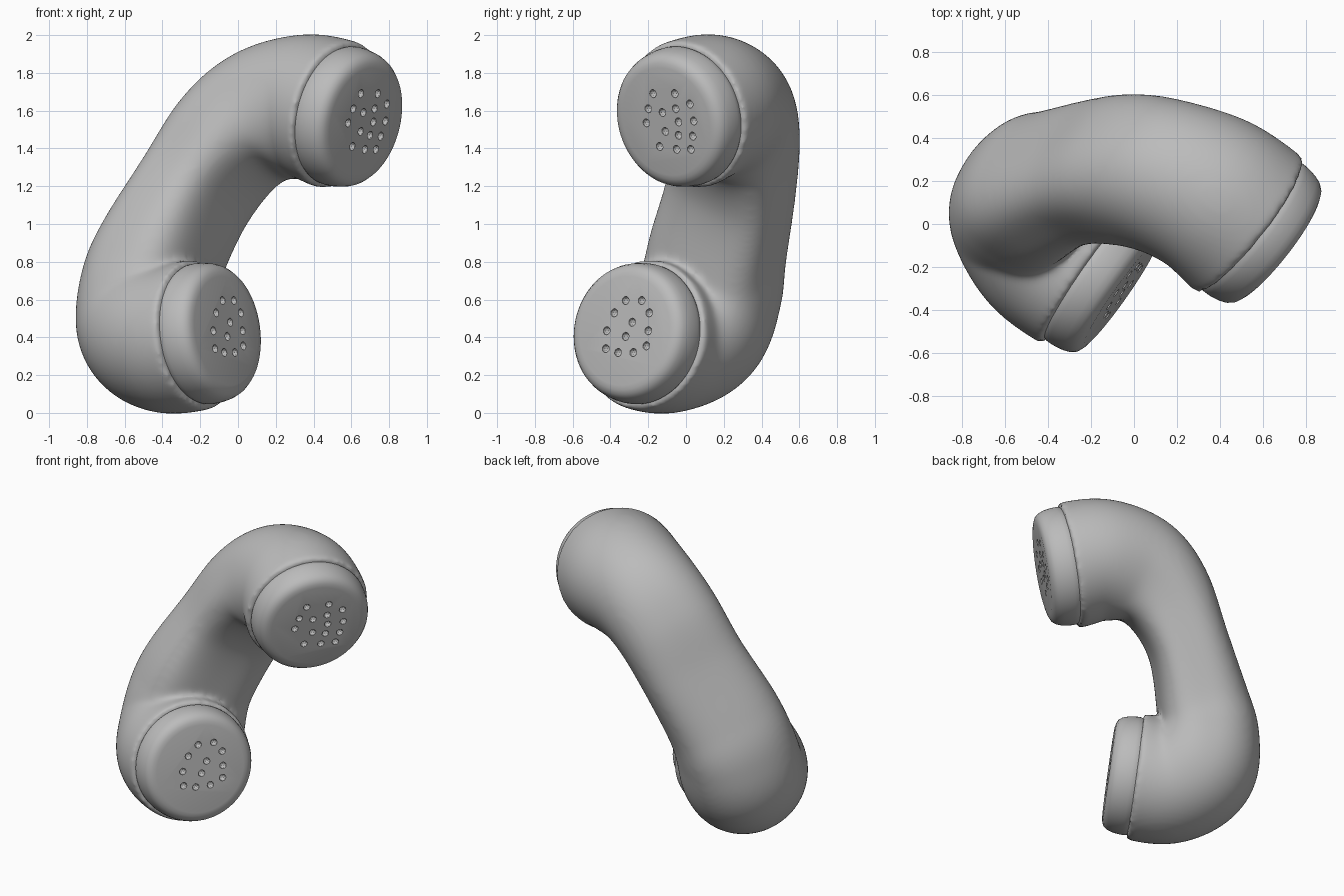
import bpy, bmesh, math
from mathutils import Vector

cube = bpy.data.objects.get("Cube")
if cube:
    bpy.data.objects.remove(cube, do_unlink=True)

grey = bpy.data.materials.new("plain_grey")
grey.use_nodes = True
GREY = (0.5, 0.5, 0.5, 1)
grey.diffuse_color = GREY
grey.node_tree.nodes["Principled BSDF"].inputs["Base Color"].default_value = GREY


def add_object(name, bm):
    bmesh.ops.recalc_face_normals(bm, faces=bm.faces)
    mesh = bpy.data.meshes.new(name)
    bm.to_mesh(mesh)
    bm.free()
    mesh.materials.append(grey)
    obj = bpy.data.objects.new(name, mesh)
    bpy.context.collection.objects.link(obj)
    return obj


def shade(obj, angle):
    bpy.ops.object.select_all(action="DESELECT")
    obj.select_set(True)
    bpy.context.view_layer.objects.active = obj
    bpy.ops.object.shade_smooth_by_angle(angle=math.radians(angle))


def bridge(bm, rings):
    for a, b in zip(rings, rings[1:]):
        for i in range(len(a)):
            j = (i + 1) % len(a)
            bm.faces.new((a[i], a[j], b[j], b[i]))
    bm.faces.new(rings[0])
    bm.faces.new(rings[-1])


def catmull(a, b, c, d, t):
    return 0.5 * (2 * b + (c - a) * t + (2 * a - 5 * b + 4 * c - d) * t * t
                  + (3 * b - a - 3 * c + d) * t ** 3)


# Facing direction and face centre of both caps
EAR_N = Vector((0.77, -0.6, -0.2)).normalized()
MOUTH_N = Vector((0.81, -0.57, 0.11)).normalized()
EAR_C = Vector((0.667, -0.105, 1.542))
MOUTH_C = Vector((-0.063, -0.325, 0.435))
DEPTH = 0.168

# Handset body: centre, half depth, half width, squareness of the inner side
stations = [
    (MOUTH_C - MOUTH_N * DEPTH, 0.4, 0.4, 2),
    (MOUTH_C - MOUTH_N * 0.38, 0.395, 0.4, 2),
    (Vector((-0.475, 0.055, 0.465)), 0.38, 0.39, 2.2),
    (Vector((-0.485, 0.14, 0.66)), 0.325, 0.375, 2.8),
    (Vector((-0.415, 0.18, 0.86)), 0.285, 0.36, 3.4),
    (Vector((-0.235, 0.25, 1.187)), 0.25, 0.34, 3.8),
    (Vector((-0.05, 0.263, 1.445)), 0.295, 0.345, 3),
    (Vector((0.14, 0.225, 1.58)), 0.355, 0.355, 2.3),
    (EAR_C - EAR_N * 0.39, 0.385, 0.385, 2),
    (EAR_C - EAR_N * DEPTH, 0.4, 0.4, 2),
]
SIDE = Vector((0.47, 0.76, -0.45)).normalized()
STEPS, SIDES = 8, 64
path = []
for k in range(len(stations) - 1):
    quad = [stations[min(max(k + o, 0), len(stations) - 1)] for o in (-1, 0, 1, 2)]
    for s in range(STEPS):
        path.append([catmull(*[q[i] for q in quad], s / STEPS) for i in range(4)])
path.append(list(stations[-1]))

bm = bmesh.new()
rings = []
for k, (centre, depth, width, power) in enumerate(path):
    tangent = path[min(k + 1, len(path) - 1)][0] - path[max(k - 1, 0)][0]
    if k == 0:
        tangent = -MOUTH_N
    if k == len(path) - 1:
        tangent = EAR_N
    tangent = tangent.normalized()
    side = (SIDE - tangent * SIDE.dot(tangent)).normalized()
    inner = tangent.cross(side)
    if inner.dot(MOUTH_C + EAR_C - centre * 2) < 0:
        inner = -inner
        side = -side
    ring = []
    for i in range(SIDES):
        a = math.tau * i / SIDES
        c, s = math.cos(a), math.sin(a)
        p = power if c > 0 else 2 + (power - 2) * 0.35
        radius = (abs(c) ** p + abs(s) ** p) ** (-1 / p)
        ring.append(bm.verts.new(centre + inner * depth * radius * c + side * width * radius * s))
    rings.append(ring)
bridge(bm, rings)
body = add_object("handset_body", bm)
remesh = body.modifiers.new("merge_bends", "REMESH")
remesh.mode = "VOXEL"
remesh.voxel_size = 0.016
remesh.use_smooth_shade = True
soften = body.modifiers.new("soften", "SMOOTH")
soften.factor = 0.5
soften.iterations = 20

# Caps: turned profile as (radius, height from the seam)
PROFILE = [(0.35, -0.05), (0.366, -0.01), (0.374, 0.01), (0.375, 0.03), (0.373, 0.06),
           (0.366, 0.1), (0.355, 0.13), (0.338, 0.152), (0.315, 0.163), (0.29, DEPTH)]
EAR_HOLES = [(-.175, 1.69), (-.06, 1.69), (-.2, 1.61), (-.125, 1.59), (-.055, 1.61),
             (.02, 1.635), (-.21, 1.535), (-.11, 1.49), (-.04, 1.54), (.04, 1.545),
             (-.04, 1.47), (.035, 1.465), (-.14, 1.41), (-.05, 1.395), (.025, 1.395)]
MOUTH_HOLES = [(-.32, .595), (-.235, .595), (-.38, .53), (-.195, .53), (-.285, .48),
               (-.42, .435), (-.32, .405), (-.2, .435), (-.425, .34), (-.36, .32),
               (-.28, .32), (-.21, .355)]


def make_cap(name, centre, normal, holes):
    u = normal.orthogonal().normalized()
    v = normal.cross(u)
    bm = bmesh.new()
    rings = []
    for r, h in PROFILE:
        rings.append([bm.verts.new(centre + normal * (h - DEPTH)
                                   + (u * math.cos(math.tau * i / 96)
                                      + v * math.sin(math.tau * i / 96)) * r)
                      for i in range(96)])
    bridge(bm, rings)
    cap = add_object(name, bm)
    # Sound holes, cut as small pits at (y, z) on the flat face
    bm = bmesh.new()
    for y, z in holes:
        x = centre.x - (normal.y * (y - centre.y) + normal.z * (z - centre.z)) / normal.x
        made = bmesh.ops.create_icosphere(bm, subdivisions=2, radius=0.023)
        bmesh.ops.translate(bm, verts=made["verts"], vec=Vector((x, y, z)) - normal * 0.004)
    cutter = add_object(name + "_hole_cutter", bm)
    cutter.hide_render = True
    cutter.display_type = "WIRE"
    shade(cap, 30)
    cut = cap.modifiers.new("sound_holes", "BOOLEAN")
    cut.object = cutter
    cut.operation = "DIFFERENCE"
    cut.solver = "EXACT"


make_cap("earpiece_cap", EAR_C, EAR_N, EAR_HOLES)
make_cap("mouthpiece_cap", MOUTH_C, MOUTH_N, MOUTH_HOLES)
